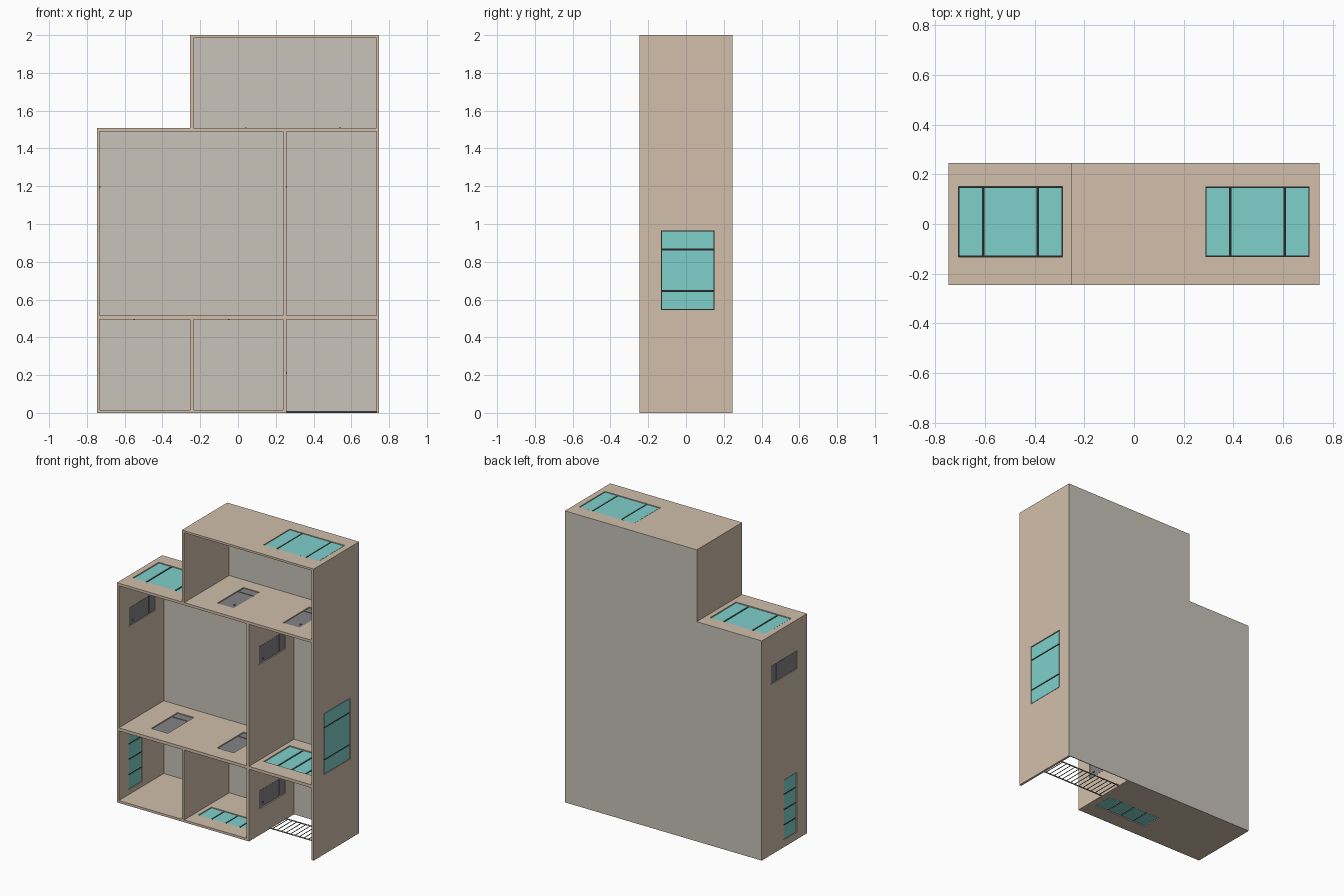
import bpy, bmesh, math
from mathutils import Vector, Matrix

if "Cube" in bpy.data.objects:
    bpy.data.objects.remove(bpy.data.objects["Cube"])

def material(name, rgb):
    m = bpy.data.materials.new(name)
    m.diffuse_color = (*rgb, 1)
    m.use_nodes = True
    m.node_tree.nodes["Principled BSDF"].inputs["Base Color"].default_value = m.diffuse_color
    return m

WOOD = material("wood", (0.64, 0.52, 0.41))
BACK = material("back_board", (0.58, 0.55, 0.49))
TEAL = material("teal_glass", (0.21, 0.63, 0.59))
GREY = material("grey_door", (0.23, 0.23, 0.24))
DARK = material("dark_sash", (0.02, 0.02, 0.02))
Y0, Y1, BACK_T = -0.246, 0.246, 0.005

def box(name, lo, hi, mat=None):
    """Axis-aligned box between two corners."""
    lo, hi = Vector(lo), Vector(hi)
    bm = bmesh.new()
    bmesh.ops.create_cube(bm, size=1)
    for v in bm.verts:
        v.co = (lo + hi) / 2 + Vector(c * s for c, s in zip(v.co, hi - lo))
    me = bpy.data.meshes.new(name)
    bm.to_mesh(me)
    bm.free()
    if mat:
        me.materials.append(mat)
    ob = bpy.data.objects.new(name, me)
    bpy.context.collection.objects.link(ob)
    return ob

def slab(name, kind, u, y, w, mat):
    """Box in panel space: u runs along the panel, w through its thickness."""
    if kind == "floor":
        return box(name, (u[0], y[0], w[0]), (u[1], y[1], w[1]), mat)
    return box(name, (w[0], y[0], u[0]), (w[1], y[1], u[1]), mat)

def cut(ob, cutter):
    mod = ob.modifiers.new("opening", 'BOOLEAN')
    mod.object, mod.operation, mod.solver = cutter, 'DIFFERENCE', 'EXACT'
    dg = bpy.context.evaluated_depsgraph_get()
    me = bpy.data.meshes.new_from_object(ob.evaluated_get(dg))
    ob.modifiers.clear()
    ob.data = me
    bpy.data.objects.remove(cutter)

# opening kinds: half length along panel, y range, pane split positions
KINDS = {
    "wide": (0.21, (-0.132, 0.15), (-0.11, 0.11)),
    "wide4": (0.21, (-0.132, 0.15), (-0.105, 0, 0.105)),
    "narrow": (0.206, (-0.136, 0.006), (-0.105, 0, 0.105)),
    "door": (0.063, (-0.136, 0.148), ()),
}

def panel(name, kind, u, w, holes=()):
    """Wall or floor with fitted windows and doors: (kind, centre, knob offset, knob side)."""
    ob = slab(name, kind, u, (Y0, Y1 - BACK_T), w, WOOD)
    mid, t = (w[0] + w[1]) / 2, w[1] - w[0]
    for i, (style, c, knob, side) in enumerate(holes):
        half, y, splits = KINDS[style]
        cu = (c - half, c + half)
        cut(ob, slab("cutter", kind, cu, y, (w[0] - .02, w[1] + .02), None))
        tag = f"{name}_{style}_{i}"
        slab(tag + "_sash", kind, cu, y, (mid - .001, mid + .001), DARK)
        d = t * 0.3
        if style == "door":
            # two-leaf hatch with a small knob
            for a, b in ((y[0], 0.085), (0.085, y[1])):
                slab(tag + "_leaf", kind, (cu[0] + .004, cu[1] - .004),
                     (a + .003, b - .003), (mid - d, mid + d), GREY)
            k = sorted((mid, mid + side * (t / 2 + .003)))
            slab(tag + "_knob", kind, (c + knob - .004, c + knob + .004),
                 (-.10, -.09), k, GREY)
        else:
            edges = [-half, *splits, half]
            for a, b in zip(edges, edges[1:]):
                slab(tag + "_pane", kind, (c + a + .005, c + b - .005),
                     (y[0] + .005, y[1] - .005), (mid - d, mid + d), TEAL)

# outer walls
panel("left_wall", "wall", (0, 1.507), (-.747, -.732),
      [("narrow", .255, 0, 0), ("door", 1.232, -.035, 1)])
panel("right_wall", "wall", (0, 2), (.732, .747), [("wide", .755, 0, 0)])
panel("attic_wall", "wall", (1.507, 2), (-.254, -.236))

# inner walls
panel("lower_divider", "wall", (.016, .494), (-.254, -.236))
panel("lower_right_divider", "wall", (0, .494), (.238, .256),
      [("door", .242, -.03, 1)])
panel("upper_divider", "wall", (.515, 1.489), (.238, .256),
      [("door", 1.232, -.035, 1)])

# floors and roofs
panel("ground_floor", "floor", (-.732, .238), (0, .016), [("narrow", 0, 0, 0)])
panel("middle_floor", "floor", (-.732, .732), (.494, .515),
      [("door", -.5, -.05, -1), ("door", 0, -.05, -1), ("wide4", .497, 0, 0)])
panel("upper_floor", "floor", (-.732, .732), (1.489, 1.507),
      [("wide", -.497, 0, 0), ("door", 0, .04, 1), ("door", .5, .04, 1)])
panel("attic_roof", "floor", (-.236, .732), (1.986, 2), [("wide", .497, 0, 0)])

# stepped back board
box("back_board_main", (-.747, Y1 - BACK_T, 0), (.747, Y1, 1.507), BACK)
box("back_board_attic", (-.254, Y1 - BACK_T, 1.507), (.747, Y1, 2), BACK)

# wire rack under the open corner room
def wire(name, p, q, r=.0025):
    p, q = Vector(p), Vector(q)
    bm = bmesh.new()
    rot = (q - p).to_track_quat('Z', 'Y').to_matrix().to_4x4()
    bmesh.ops.create_cone(bm, cap_ends=True, segments=8, radius1=r, radius2=r,
                          depth=(q - p).length,
                          matrix=Matrix.Translation((p + q) / 2) @ rot)
    me = bpy.data.meshes.new(name)
    bm.to_mesh(me)
    bm.free()
    me.materials.append(GREY)
    bpy.context.collection.objects.link(bpy.data.objects.new(name, me))

for y in (-.02, .15):
    wire("rack_rail", (.25, y, .006), (.738, y, .006), .004)
for i in range(14):
    x = .275 + i * .034
    wire("rack_rung", (x, -.02, .006), (x, .15, .006))
